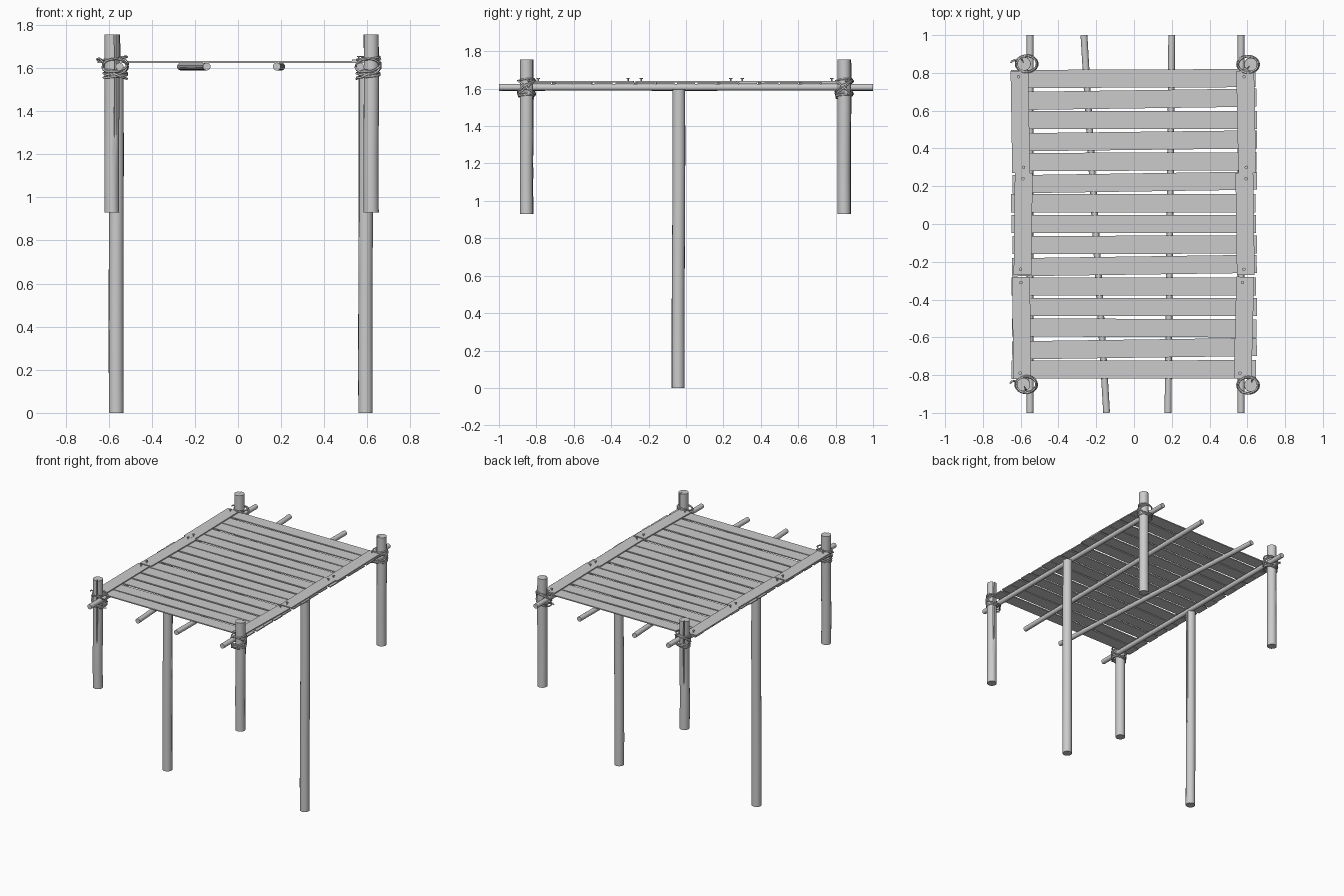
import bpy, bmesh, math, random
from mathutils import Vector, Matrix

if "Cube" in bpy.data.objects:
    bpy.data.objects.remove(bpy.data.objects["Cube"])

random.seed(4)


def add_mesh(name, bm, smooth=False):
    bmesh.ops.recalc_face_normals(bm, faces=bm.faces[:])
    me = bpy.data.meshes.new(name)
    bm.to_mesh(me)
    bm.free()
    ob = bpy.data.objects.new(name, me)
    bpy.context.collection.objects.link(ob)
    if smooth:
        bpy.ops.object.select_all(action='DESELECT')
        ob.select_set(True)
        bpy.context.view_layer.objects.active = ob
        bpy.ops.object.shade_smooth_by_angle(angle=math.radians(35))
    return ob


def pole(name, p0, p1, r, crack=None, rings=9, wobble=0.0):
    """Round pole from p0 to p1; crack is the angle of a split fading from the p1 end."""
    p0, p1 = Vector(p0), Vector(p1)
    rot = (p1 - p0).to_track_quat('Z', 'Y')
    if crack is None:
        angles = [2 * math.pi * i / 16 for i in range(16)]
    else:
        angles = [crack, crack + 0.13]
        angles += [crack + 0.13 + (2 * math.pi - 0.26) * i / 15 for i in range(1, 16)]
    bm = bmesh.new()
    loops = []
    for k in range(rings):
        t = k / (rings - 1)
        c = p0.lerp(p1, t)
        off = wobble * math.sin(t * math.pi * 2)
        rr = r * (1 + random.uniform(-0.02, 0.02))
        loop = []
        for i, a in enumerate(angles):
            q = rr
            if crack is not None and i == 0:
                q *= 1 - 0.75 * max(0, (t - 0.35) / 0.65)
            v = rot @ Vector((q * math.cos(a) + off, q * math.sin(a) + off, 0))
            loop.append(bm.verts.new(c + v))
        loops.append(loop)
    n = len(angles)
    for lo, hi in zip(loops, loops[1:]):
        for i in range(n):
            j = (i + 1) % n
            bm.faces.new((lo[i], lo[j], hi[j], hi[i]))
    bm.faces.new(loops[0][::-1])
    bm.faces.new(loops[-1])
    return add_mesh(name, bm, True)


def board(name, center, size, angle):
    bm = bmesh.new()
    bmesh.ops.create_cube(bm, size=1)
    bm.transform(Matrix.Translation(center) @ Matrix.Rotation(angle, 4, 'Z')
                 @ Matrix.Diagonal((*size, 1)))
    return add_mesh(name, bm)


def rope(name, paths, r=0.005):
    cu = bpy.data.curves.new(name, 'CURVE')
    cu.dimensions = '3D'
    cu.bevel_depth = r
    cu.bevel_resolution = 1
    cu.use_fill_caps = True
    for pts, closed in paths:
        sp = cu.splines.new('POLY')
        sp.points.add(len(pts) - 1)
        for p, co in zip(sp.points, pts):
            p.co = (*co, 1)
        sp.use_cyclic_u = closed
        sp.use_smooth = True
    ob = bpy.data.objects.new(name, cu)
    bpy.context.collection.objects.link(ob)
    return ob


# Corner posts, split at the top
corners = [(-0.585, -0.85, 2.0), (-0.582, 0.848, 5.2), (0.618, -0.853, 4.4), (0.618, 0.845, 0.9)]
for x, y, a in corners:
    pole("corner_post", (x, y, 0.93), (x, y, 1.755), 0.035, a, wobble=0.001)

# Tall middle posts
pole("middle_post_left", (-0.565, -0.042, 0), (-0.565, -0.038, 1.595), 0.034, 3.3, wobble=0.001)
pole("middle_post_right", (0.592, -0.042, 0), (0.592, -0.038, 1.595), 0.034, 0.4, wobble=0.001)

# Long rails under the deck
for xb, xf in ((-0.55, -0.55), (-0.265, -0.145), (0.2, 0.18), (0.567, 0.567)):
    pole("rail", (xf, -1, 1.607), (xb, 1, 1.607), 0.018, rings=5)

# Deck slats
tilts = [0.004, 0.014, 0, 0.012, 0.003, 0.015, 0, 0, 0.002, 0.014, 0, 0, -0.004, 0.014, 0.002]
for i, t in enumerate(tilts):
    board("deck_slat", (random.uniform(-0.004, 0.004), 0.77 - 0.11 * i, 1.6285),
          (1.295, 0.096, 0.008), t)

# Edge boards and their nails
edges = [(-0.595, -0.55, 0.01), (-0.587, 0.0, -0.012), (-0.602, 0.54, 0.016),
         (0.582, -0.55, -0.026), (0.588, 0.0, 0.014), (0.594, 0.54, 0.02)]
for x, y, t in edges:
    board("edge_board", (x, y, 1.6365), (0.094, 0.54, 0.008), t)
    for s in (-1, 1):
        nx = x - math.sin(t) * 0.24 * s + random.uniform(-0.015, 0.015)
        ny = y + 0.24 * s
        bm = bmesh.new()
        for r, z, h in ((0.004, 1.645, 0.016), (0.009, 1.654, 0.004)):
            bmesh.ops.create_cone(bm, cap_ends=True, segments=10, radius1=r, radius2=r,
                                  depth=h, matrix=Matrix.Translation((nx, ny, z)))
        add_mesh("nail", bm)

# Rope lashings: level wraps, crossed diagonals, knot and loose ends
for x, y, _ in corners:
    side = 1 if x > 0 else -1
    cx = x - side * 0.014
    paths = []
    for z0, tilt, phase, grow in ((1.562, 0.006, 0.4, 0), (1.573, 0.007, 2.0, 0.001),
                                  (1.584, 0.008, 3.6, 0), (1.607, 0.036, 1.57, 0.002),
                                  (1.607, 0.036, -1.57, 0.004), (1.612, 0.03, 1.3, 0.005),
                                  (1.645, 0.008, 0.5, 0)):
        ring = []
        for k in range(24):
            a = 2 * math.pi * k / 24
            ring.append((cx + (0.053 + grow) * math.cos(a), y + (0.041 + grow) * math.sin(a),
                         z0 + tilt * math.cos(a - phase)))
        paths.append((ring, True))
    ox = x + side * 0.034
    sy = 1 if y > 0 else -1
    paths.append(([(ox + side * 0.008, y + 0.012 * math.cos(k * math.pi / 5),
                    1.61 + 0.014 * math.sin(k * math.pi / 5)) for k in range(10)], True))
    reach = 0.036 if side < 0 else 0.008
    paths.append(([(ox, y, 1.615), (ox + side * reach * 0.4, y + 0.02, 1.635),
                   (ox + side * reach * 0.8, y + 0.016, 1.645),
                   (ox + side * reach, y + 0.006, 1.64)], False))
    paths.append(([(ox, y, 1.6), (x - side * 0.01, y - 0.046, 1.575),
                   (x - side * 0.045, y - 0.04, 1.558),
                   (x - side * 0.07, y - 0.02 * sy - 0.02, 1.55)], False))
    rope("rope_lashing", paths)
